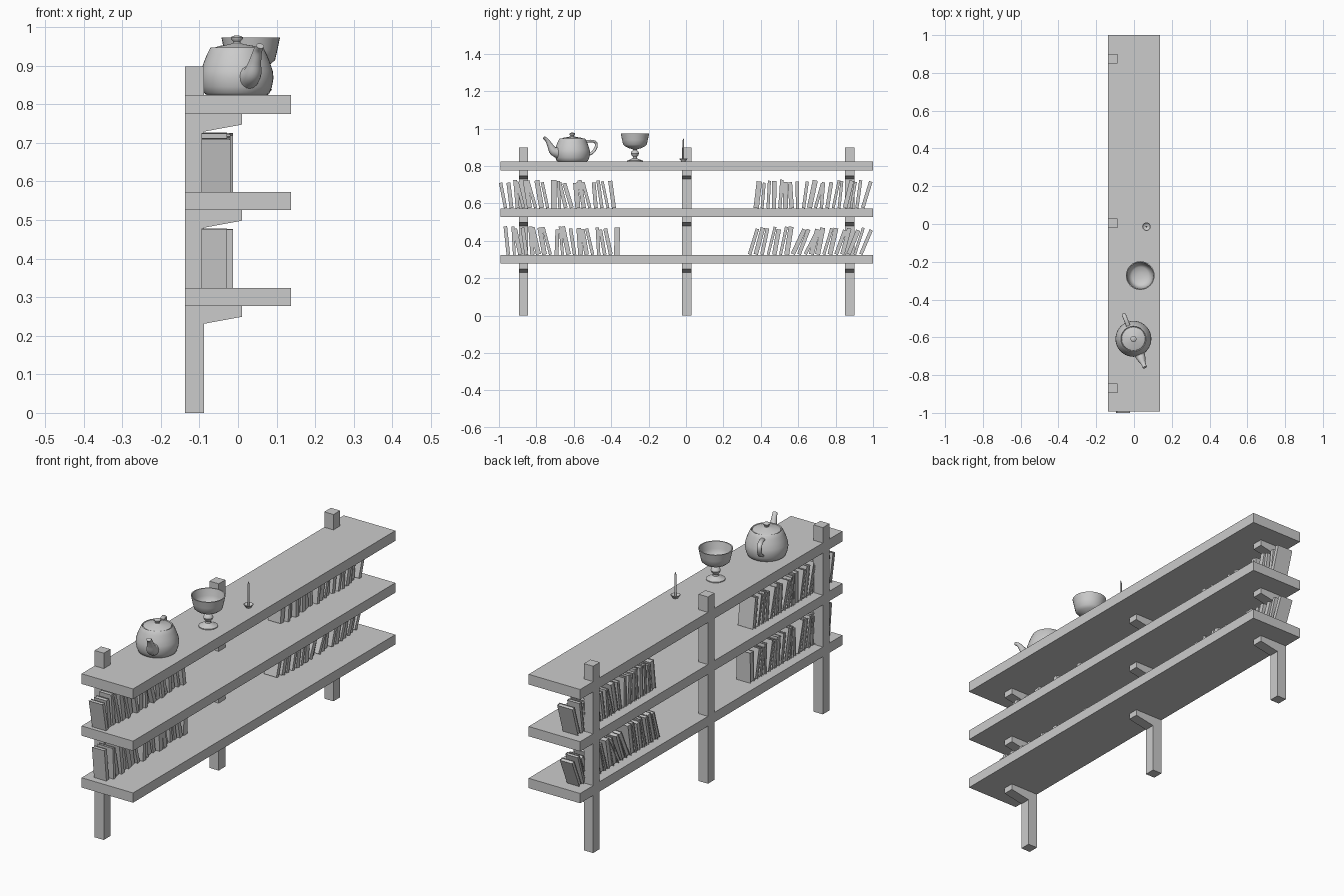
import bpy, bmesh, math, random
from mathutils import Vector, Matrix

if "Cube" in bpy.data.objects:
    bpy.data.objects.remove(bpy.data.objects["Cube"])

random.seed(4)


def finish(name, bm, smooth=False):
    bmesh.ops.recalc_face_normals(bm, faces=bm.faces)
    me = bpy.data.meshes.new(name)
    bm.to_mesh(me)
    bm.free()
    ob = bpy.data.objects.new(name, me)
    bpy.context.collection.objects.link(ob)
    if smooth:
        bpy.ops.object.select_all(action='DESELECT')
        bpy.context.view_layer.objects.active = ob
        ob.select_set(True)
        bpy.ops.object.shade_smooth_by_angle(angle=math.radians(40))
    return ob


def add_box(bm, lo, hi):
    lo, hi = Vector(lo), Vector(hi)
    m = Matrix.Translation((lo + hi) / 2) @ Matrix.Diagonal((*(hi - lo), 1))
    bmesh.ops.create_cube(bm, size=1, matrix=m)


def box(name, lo, hi):
    bm = bmesh.new()
    add_box(bm, lo, hi)
    return finish(name, bm)


def skin(bm, rings):
    """Bridge consecutive rings of verts with quads."""
    for a, b in zip(rings, rings[1:]):
        n = len(a)
        for i in range(n):
            bm.faces.new((a[i], a[(i + 1) % n], b[(i + 1) % n], b[i]))


def lathe(name, profile, centre, n=40):
    bm = bmesh.new()
    rings = [[bm.verts.new((centre[0] + r * math.cos(2 * math.pi * i / n),
                            centre[1] + r * math.sin(2 * math.pi * i / n), z))
              for i in range(n)] for r, z in profile]
    skin(bm, rings)
    bm.faces.new(rings[0])
    bm.faces.new(rings[-1])
    return finish(name, bm, True)


def tube(name, pts, centre, heading, n=16, steps=6):
    """Smooth tube in a vertical plane; pts are (distance, z, radius, half width)."""
    P = [Vector(p) for p in pts]
    P = [2 * P[0] - P[1]] + P + [2 * P[-1] - P[-2]]
    path = []
    for k in range(1, len(P) - 2):
        a, b, c, d = P[k - 1:k + 3]
        for s in range(steps + (k == len(P) - 3)):
            t = s / steps
            path.append(0.5 * (2 * b + (c - a) * t + (2 * a - 5 * b + 4 * c - d) * t * t
                               + (3 * b - a - 3 * c + d) * t ** 3))
    fwd = Vector((math.cos(heading), math.sin(heading), 0))
    side = Vector((-fwd.y, fwd.x, 0))
    up = Vector((0, 0, 1))
    bm = bmesh.new()
    rings = []
    for i, p in enumerate(path):
        q = path[min(i + 1, len(path) - 1)] - path[max(i - 1, 0)]
        tan = (fwd * q[0] + up * q[1]).normalized()
        nor = tan.cross(side)
        o = Vector(centre) + fwd * p[0] + up * p[1]
        rings.append([bm.verts.new(o + nor * p[2] * math.cos(2 * math.pi * j / n)
                                   + side * p[3] * math.sin(2 * math.pi * j / n))
                      for j in range(n)])
    skin(bm, rings)
    bm.faces.new(rings[0])
    bm.faces.new(rings[-1])
    return finish(name, bm, True)


# Shelves
SHELF = [(0.277, 0.324), (0.526, 0.573), (0.775, 0.824)]
for i, (a, b) in enumerate(SHELF):
    box(f"shelf_{i}", (-0.137, -0.993, a), (0.137, 1.0, b))

# Posts and tapered shelf brackets
for j, y in enumerate((-0.869, 0.004, 0.876)):
    box(f"post_{j}", (-0.137, y - 0.025, 0), (-0.088, y + 0.025, 0.898))
    for i, (z, _) in enumerate(SHELF):
        bm = bmesh.new()
        prof = [(-0.088, z), (0.01, z), (0.01, z - 0.028), (-0.088, z - 0.046)]
        f = bm.faces.new([bm.verts.new((x, y - 0.025, h)) for x, h in prof])
        ext = bmesh.ops.extrude_face_region(bm, geom=[f])
        bmesh.ops.translate(bm, vec=(0, 0.05, 0),
                            verts=[v for v in ext['geom'] if isinstance(v, bmesh.types.BMVert)])
        finish(f"bracket_{i}_{j}", bm)


# Books: two covers, a spine and a recessed page block, leaning by a given angle
def book(name, y, z, lean, thick, height):
    bm = bmesh.new()
    x0, x1, c, h = -0.094, random.choice((-0.028, -0.02, -0.013)), 0.002, thick / 2
    add_box(bm, (x0, -h, 0), (x1, -h + c, height))
    add_box(bm, (x0, h - c, 0), (x1, h, height))
    add_box(bm, (x1 - c, -h + c, 0), (x1, h - c, height))
    add_box(bm, (x0 + 0.003, -h + c, 0.003), (x1 - c, h - c, height - 0.003))
    a = math.radians(lean)
    lift = h * abs(math.sin(a))
    bm.transform(Matrix.Translation((0, y, z + lift)) @ Matrix.Rotation(-a, 4, 'X'))
    finish(name, bm)


# Each run: first and last foot position, shelf height, lean angles along the run
RUNS = {
    "upper_left": (-0.965, -0.385, 0.573, (-11, -7, -5, -14, -9, -16, -10, -12, 0, -3, -14, -17, -5, -9, -15, -5, -8, -12, -8)),
    "lower_left": (-0.95, -0.37, 0.324, (-6, -3, -12, -8, -4, -13, -10, -15, 2, -5, -12, -9, -4, -10, -13, -3, -10, -12, 1)),
    "upper_right": (0.375, 0.945, 0.573, (7, 5, 3, 1, 4, -2, -4, -1, 8, 12, 16, 5, 9, 12, 6, 14, 10, 8, 17)),
    "lower_right": (0.34, 0.935, 0.324, (17, 15, 12, 14, 10, 12, 9, 25, 21, 27, 14, 11, 17, 13, 20, 15, 22, 18, 23)),
}
for name, (y0, y1, z, leans) in RUNS.items():
    n = len(leans)
    for i, lean in enumerate(leans):
        book(f"book_{name}_{i}", y0 + (y1 - y0) * i / (n - 1), z, lean,
             random.uniform(0.014, 0.029), random.uniform(0.136, 0.153))

# Teapot
TP = (-0.003, -0.608, 0)
lathe("teapot_body", [(0.078, 0.824), (0.084, 0.828), (0.091, 0.845), (0.095, 0.868), (0.093, 0.886),
                      (0.086, 0.908), (0.077, 0.93), (0.070, 0.944), (0.067, 0.947), (0.064, 0.942)], TP)
lathe("teapot_lid", [(0.064, 0.941), (0.062, 0.945), (0.045, 0.951), (0.02, 0.955), (0.010, 0.958),
                     (0.009, 0.962), (0.015, 0.968), (0.016, 0.973), (0.010, 0.977), (0.002, 0.978)], TP)
axis = math.atan2(-0.158, 0.063)
tube("teapot_spout", [(0.075, 0.868, 0.032, 0.03), (0.108, 0.880, 0.024, 0.024), (0.128, 0.910, 0.015, 0.016),
                      (0.145, 0.937, 0.010, 0.012), (0.163, 0.951, 0.008, 0.011)], TP, axis)
tube("teapot_handle", [(0.07, 0.928, 0.007, 0.011), (0.108, 0.933, 0.007, 0.011), (0.134, 0.925, 0.007, 0.011),
                       (0.137, 0.902, 0.007, 0.011), (0.119, 0.874, 0.007, 0.011), (0.085, 0.856, 0.007, 0.011)],
     TP, axis + math.pi)

# Stemmed bowl
lathe("goblet", [(0.042, 0.824), (0.042, 0.828), (0.026, 0.834), (0.012, 0.841), (0.010, 0.848), (0.018, 0.857),
                 (0.022, 0.867), (0.018, 0.878), (0.010, 0.884), (0.012, 0.889), (0.03, 0.894), (0.05, 0.903),
                 (0.063, 0.914), (0.069, 0.94), (0.076, 0.973), (0.071, 0.973), (0.064, 0.94), (0.058, 0.918),
                 (0.045, 0.908), (0.015, 0.902)], (0.033, -0.273), 32)

# Candle in a small dish
CD = (0.066, -0.014)
lathe("candle_dish", [(0.012, 0.824), (0.014, 0.828), (0.022, 0.838), (0.02, 0.839), (0.012, 0.831),
                      (0.003, 0.830)], CD, 20)
lathe("candle", [(0.0045, 0.829), (0.0045, 0.935), (0.001, 0.947)], CD, 12)
